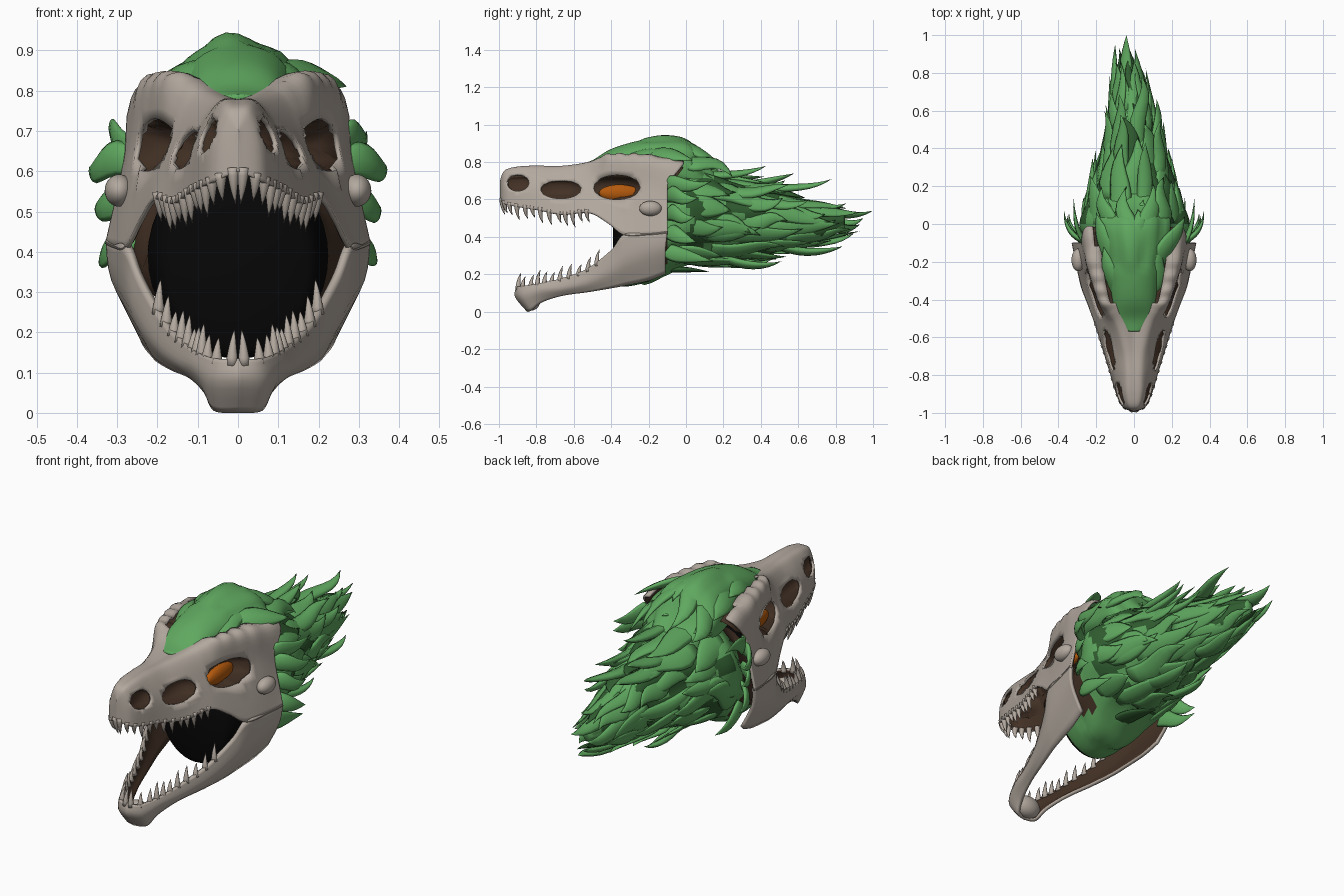
import bpy, bmesh, math, random
from mathutils import Vector as V, noise

if "Cube" in bpy.data.objects:
    bpy.data.objects.remove(bpy.data.objects["Cube"])

random.seed(4)


def mat(name, r, g, b):
    m = bpy.data.materials.new(name)
    m.diffuse_color = (r, g, b, 1)
    m.use_nodes = True
    m.node_tree.nodes["Principled BSDF"].inputs["Base Color"].default_value = m.diffuse_color
    return m


BONE = mat("bone", .45, .395, .345)
BROWN = mat("inner brown", .055, .03, .018)
GREEN = mat("flame green", .115, .39, .115)
DARK = mat("dark green", .03, .11, .03)
BLACK = mat("throat black", .002, .002, .002)
ORANGE = mat("eye orange", .45, .1, .004)


def make(name, bm, mats):
    me = bpy.data.meshes.new(name)
    bm.to_mesh(me)
    bm.free()
    for m in mats:
        me.materials.append(m)
    for p in me.polygons:
        p.use_smooth = True
    ob = bpy.data.objects.new(name, me)
    bpy.context.collection.objects.link(ob)
    return ob


def spline(pts, n):
    """Catmull-Rom samples through tuples of any length."""
    out = []
    for i in range(len(pts) - 1):
        a, b, c, d = pts[max(i - 1, 0)], pts[i], pts[i + 1], pts[min(i + 2, len(pts) - 1)]
        for k in range(n):
            t = k / n
            out.append(tuple(.5 * (2 * q + (r - p) * t + (2 * p - 5 * q + 4 * r - s) * t * t
                                   + (3 * q - p - 3 * r + s) * t ** 3)
                             for p, q, r, s in zip(a, b, c, d)))
    return out + [tuple(pts[-1])]


def mirrored(half):
    return [V((-p[0], p[1], p[2])) for p in reversed(half[1:])] + [V(p) for p in half]


def grid(rows):
    bm = bmesh.new()
    vs = [[bm.verts.new(p) for p in r] for r in rows]
    for a, b in zip(vs, vs[1:]):
        for j in range(len(a) - 1):
            bm.faces.new((a[j], a[j + 1], b[j + 1], b[j]))
    bmesh.ops.remove_doubles(bm, verts=bm.verts, dist=.0005)
    return bm


def shell(ob, t):
    m = ob.modifiers.new("thickness", 'SOLIDIFY')
    m.thickness, m.offset, m.material_offset = t, -1, 1


def ball(name, c, r, m):
    bm = bmesh.new()
    bmesh.ops.create_uvsphere(bm, u_segments=28, v_segments=18, radius=1)
    for v in bm.verts:
        v.co = V((c[0] + v.co.x * r[0], c[1] + v.co.y * r[1], c[2] + v.co.z * r[2]))
    return make(name, bm, [m])


def horn(bm, p0, p1, p2, r, out, flat=1, swell=0, sides=8, segs=8, mi=0):
    """Tapered curved spike along a quadratic curve; used for teeth and flames."""
    p0, p1, p2, rings = V(p0), V(p1), V(p2), []
    wave = random.uniform(-.35, .35) * r * swell
    for i in range(segs):
        u = i / segs
        c = p0 * (1 - u) ** 2 + p1 * 2 * u * (1 - u) + p2 * u * u
        t = ((p1 - p0) * (1 - u) + (p2 - p1) * u).normalized()
        s = t.cross(out).normalized()
        n = s.cross(t)
        c = c + s * wave * math.sin(u * 6.28)
        w = r * ((1 - u) ** 1.15 * (.65 + 1.9 * u) if swell else (1 - u) ** .8)
        rings.append([bm.verts.new(c + s * w * math.cos(a) + n * w * flat * math.sin(a))
                      for a in (2 * math.pi * k / sides for k in range(sides))])
    tip = bm.verts.new(p2)
    fs = [bm.faces.new(rings[0])]
    for k in range(sides):
        q = (k + 1) % sides
        for a, b in zip(rings, rings[1:]):
            fs.append(bm.faces.new((a[k], a[q], b[q], b[k])))
        fs.append(bm.faces.new((rings[-1][k], rings[-1][q], tip)))
    for f in fs:
        f.material_index = mi


# Upper skull: y, centre z, ridge x z, side x z, lip x z
stations = [(-.995, .70, 0, .69, 0, .65, 0, .60), (-.97, .755, .03, .745, .055, .67, .06, .575),
            (-.9, .775, .045, .765, .085, .67, .095, .56), (-.8, .78, .05, .77, .105, .67, .125, .545),
            (-.67, .775, .06, .77, .13, .66, .165, .52), (-.52, .78, .10, .795, .165, .66, .212, .53),
            (-.42, .79, .165, .838, .195, .67, .248, .475), (-.33, .79, .195, .84, .225, .66, .282, .41),
            (-.2, .79, .225, .835, .265, .66, .31, .41), (-.1, .78, .245, .80, .285, .62, .33, .42)]
holes = [(-.9, .69, .06, .045), (-.67, .655, .108, .05), (-.37, .665, .125, .065)]


def hole_r(h, p):
    return math.hypot((p.y - h[0]) / h[2], (p.z - h[1]) / h[3])


rows = []
for y, zc, xr, zr, xm, zm, xb, zb in spline(stations, 8):
    half = []
    for x, z in spline([(0, zc), (xr, zr), (xm, zm), (xb, zb)], 7):
        yy = y + .9 * max(0, y + .2) * min(1, max(0, (z - .68) / .12))
        if y > -.5 and z > .76 and x > .12:
            z += .005 * math.sin(85 * y)
        half.append((x, yy, z))
    rows.append(mirrored(half))
bm = grid(rows)
gone = []
for f in bm.faces:
    c = f.calc_center_median()
    temporal = c.y > -.42 and c.z > .72 and abs(c.x) < .175 + .2 * (c.y + .2)
    if temporal or any(hole_r(h, c) < 1 for h in holes):
        gone.append(f)
bmesh.ops.delete(bm, geom=gone, context='FACES')
for v in bm.verts:
    for h in holes:
        r = hole_r(h, v.co)
        if v.is_boundary and .6 < r < 1.4:
            v.co.y = h[0] + (v.co.y - h[0]) / r
            v.co.z = h[1] + (v.co.z - h[1]) / r
shell(make("upper_skull", bm, [BONE, BROWN]), .012)

# Brown lining, sunk into a pit behind each opening
lining = []
for row in rows[9:]:
    new = []
    for p in row:
        f = .93
        for h in holes:
            f = min(f, .93 - .45 * math.sqrt(max(0, 1 - (hole_r(h, p) / 1.2) ** 2)))
        drop = .03 * min(1, max(0, (p.z - .7) / .06)) - (.01 if p.z < .6 else 0)
        new.append(V((p.x * f, p.y + (.012 if p.y < -.8 else -.006), p.z - drop)))
    lining.append(new)
make("skull_lining", grid(lining), [BROWN])

# Lower jaw: horseshoe wall between three half curves
top = [(0, -.905, .135), (.055, -.89, .135), (.1, -.8, .15), (.135, -.68, .175), (.188, -.53, .23),
       (.245, -.4, .33), (.281, -.33, .415), (.309, -.2, .418), (.329, -.1, .43)]
mid = [(0, -.915, .08), (.07, -.88, .08), (.115, -.78, .11), (.15, -.66, .125), (.198, -.52, .16),
       (.246, -.4, .22), (.275, -.32, .27), (.30, -.2, .31), (.315, -.11, .33)]
low = [(0, -.85, 0), (.06, -.83, .005), (.085, -.77, .05), (.12, -.66, .085), (.165, -.52, .105),
       (.2, -.4, .125), (.215, -.32, .14), (.235, -.2, .165), (.25, -.11, .2)]
cols = [spline(c, 4) for c in zip(spline(low, 6), spline(mid, 6), spline(top, 6))]
shell(make("lower_jaw", grid([mirrored(r) for r in zip(*cols)]), [BONE, BROWN]), .018)
ball("chin", (0, -.828, .063), (.076, .05, .057), BONE)

# Teeth along both lips
bm = bmesh.new()
for edge, up in (([V(r[-1]) for r in rows], -1), ([V(p) for p in spline(top, 6)], 1)):
    travelled, count = .02, 0
    for a, b in zip(edge, edge[1:]):
        travelled += (b - a).length
        if travelled < .036 or b.y > (-.53 if up < 0 else -.46):
            continue
        travelled, count = 0, count + 1
        n = .062 + .014 * math.sin(count * 1.9)
        for s in (-1, 1):
            p = V((s * max(b.x - .01, .012), b.y + .008, b.z - up * .015))
            horn(bm, p, p + V((0, -.006, up * n * .6)), p + V((-s * .006, .014, up * (n + .015))),
                 .0165, V((0, -1, 0)), segs=5)
bmesh.ops.recalc_face_normals(bm, faces=bm.faces)
make("teeth", bm, [BONE])

# Eyes and cheek knobs
for side, s in (("left", -1), ("right", 1)):
    ball(side + "_eye", (s * .143, -.355, .635), (.03, .11, .045), ORANGE)
    ball(side + "_cheek_knob", (s * .295, -.19, .552), (.036, .06, .04), BONE)


# Flame bodies: y, centre x z, radius x z
def body(name, st, mats, rule):
    bm, prev = bmesh.new(), None
    for y, cx, cz, rx, rz in st:
        ring = []
        for k in range(40):
            a = 2 * math.pi * k / 40
            w = 1 + (.16 * noise.noise(V((2.2 * math.cos(a), 3.5 * y, 2.2 * math.sin(a)))) if y > -.24 else 0)
            ring.append(bm.verts.new((cx + rx * w * math.cos(a), y, cz + rz * w * math.sin(a))))
        if prev:
            for k in range(40):
                q = (k + 1) % 40
                bm.faces.new((prev[k], prev[q], ring[q], ring[k]))
        else:
            bm.faces.new(ring)
        prev = ring
    bm.faces.new(prev)
    bmesh.ops.recalc_face_normals(bm, faces=bm.faces)
    for f in bm.faces:
        f.material_index = rule(f.calc_center_median())
    return make(name, bm, mats)


def core_colour(c):
    if c.y < -.335 or (c.y < -.25 and c.z > .28):
        return 2
    if c.y < -.1 and c.z > .25:
        return 3
    return 1 if c.y > 0 and noise.noise(c * 7) > -.05 else 0


core = spline([(-.39, 0, .37, .06, .07), (-.375, 0, .37, .15, .18), (-.34, 0, .37, .2, .235),
               (-.2, 0, .405, .235, .245), (-.1, 0, .47, .265, .265), (0, 0, .51, .285, .27),
               (.15, 0, .50, .225, .235), (.35, 0, .49, .165, .195), (.55, -.01, .49, .115, .145),
               (.72, -.02, .47, .08, .09), (.85, -.03, .48, .025, .035)], 6)
body("throat_and_flame_core", core, [GREEN, DARK, BLACK, BROWN], core_colour)
crest = spline([(-.57, 0, .782, .03, .008), (-.5, 0, .785, .095, .025), (-.4, 0, .80, .115, .07),
                (-.25, 0, .8, .14, .115), (-.1, 0, .78, .18, .152), (.02, 0, .75, .185, .155),
                (.1, 0, .67, .15, .13), (.2, 0, .6, .12, .1)], 5)
body("flame_crest", crest, [GREEN], lambda c: 0)


def surface(st, y, a, extra=0, scale=1):
    s = min(st, key=lambda q: abs(q[0] - y))
    return V((s[1] + (s[3] * scale + extra) * math.cos(a), y,
              s[2] + (s[4] * scale + extra) * math.sin(a)))


# Swept flame tongues around the core
bm = bmesh.new()
for i in range(8):
    y0 = -.09 + i * .1
    count = 9 - i // 2
    for k in range(count):
        a = 2 * math.pi * (k + .5 * (i % 2) + random.uniform(-.3, .3)) / count
        y = y0 + random.uniform(-.02, .04)
        n = random.uniform(.22, .4)
        yt = min(y + n, .93)
        out = V((math.cos(a), 0, math.sin(a)))
        horn(bm, surface(core, y, a, 0, .93), surface(core, y + n * .5, a, .01),
             surface(core, yt, a + random.uniform(-.3, .3), random.uniform(.01, .07)),
             random.uniform(.06, .09) * (1 - .06 * i), out, .3, 1,
             mi=1 if random.random() < .18 else 0)

# Crest tongues
for x, y, z, tx, ty, tz in ((-.12, -.2, .83, -.2, .06, .81), (.13, -.2, .83, .27, .04, .81),
                            (-.05, -.12, .89, -.04, .2, .77), (.07, -.1, .87, .1, .22, .76),
                            (0, -.1, .9, .02, .08, .86), (-.14, -.05, .8, -.17, .2, .74),
                            (.14, -.02, .8, .16, .25, .72), (-.08, -.38, .8, -.16, -.12, .85),
                            (.08, -.38, .8, .17, -.1, .84)):
    horn(bm, (x, y, z), ((x + tx) / 2, (y + ty) / 2, max(z, tz) + .025), (tx, ty, tz), .07,
         V((x, 0, .15)).normalized(), .35, 1)

# Cheek tongues flaring outwards behind the skull
for s in (-1, 1):
    for z, tz, tx, ty in ((.66, .7, .32, .14), (.62, .61, .37, .07), (.52, .51, .355, .05),
                          (.44, .37, .345, .06), (.33, .27, .27, .15)):
        horn(bm, (s * .25, -.1, z), (s * (tx - .005), -.06, (z + tz) / 2), (s * tx, ty, tz), .055,
             V((s, 0, 0)), .33, 1)

# Long trailing tips with an upward flick
for x, y, z, n in ((-.04, 1.0, .54, .4), (.0, .86, .58, .35), (-.1, .95, .5, .4), (.03, .84, .35, .35),
                   (-.04, .9, .42, .35), (.04, .78, .71, .4), (-.08, .69, .69, .4), (.12, .66, .6, .4),
                   (-.13, .62, .5, .4), (.06, .43, .78, .35), (-.07, .58, .74, .35), (.08, .51, .27, .35),
                   (-.08, .46, .28, .35), (-.22, .35, .55, .35), (.18, .4, .45, .35), (.14, .55, .68, .35),
                   (-.1, .82, .44, .35), (.05, .8, .49, .35)):
    c = min(core, key=lambda q: abs(q[0] - (y - n)))
    out = V((x - c[1], 0, z - c[2] + .001)).normalized()
    p = V((c[1] + out.x * c[3] * .9, y - n, c[2] + out.z * c[4] * .9))
    horn(bm, p, (x, y - n * .35, z - .06), (x, y, z), .052, out, .5, 1)
bmesh.ops.recalc_face_normals(bm, faces=bm.faces)
make("flame_tongues", bm, [GREEN, DARK])
